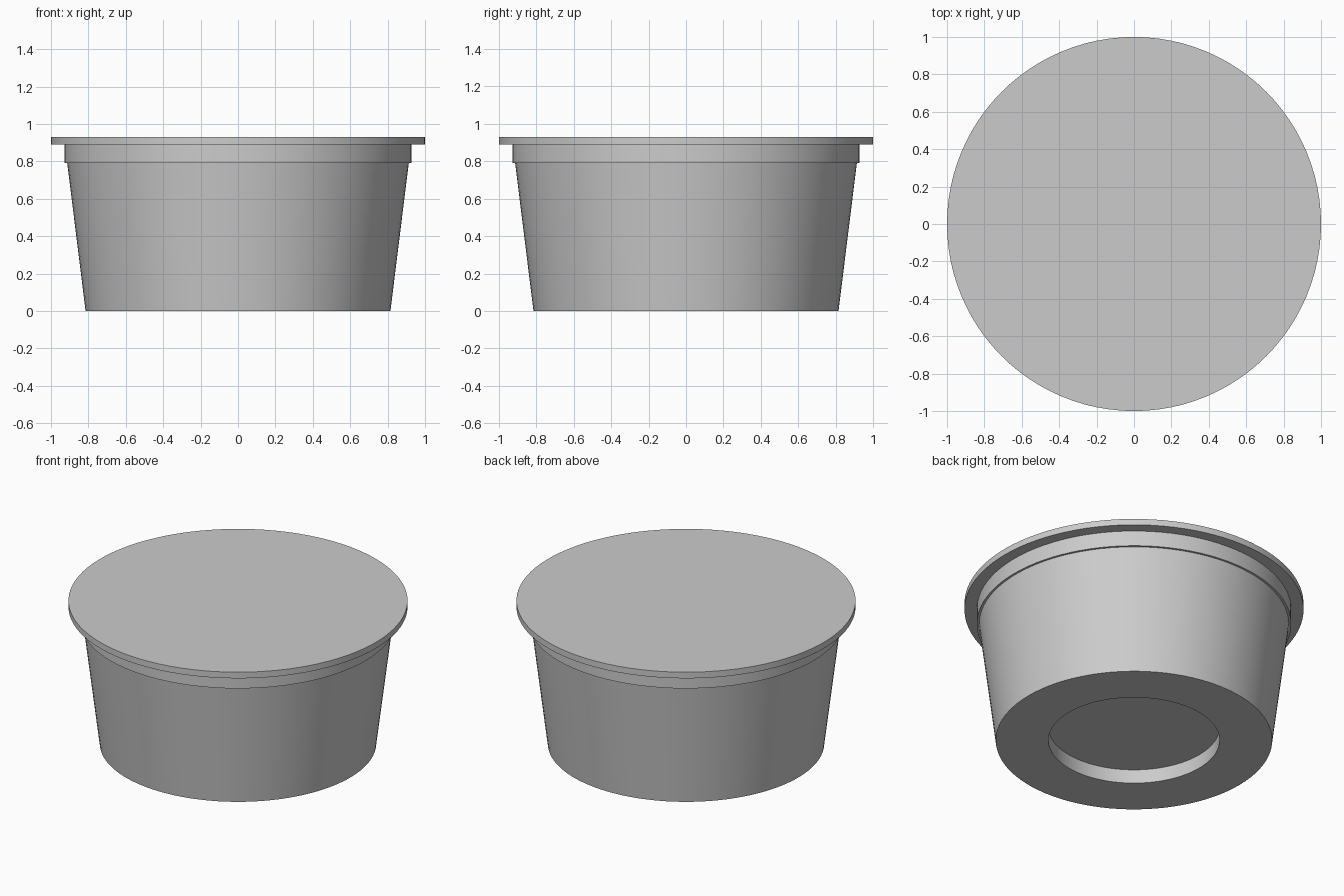
import bpy
import bmesh
from math import cos, sin, tau, radians

SIDES = 96

cube = bpy.data.objects.get("Cube")
if cube:
    bpy.data.objects.remove(cube, do_unlink=True)

# One plain grey for everything
GREY = (0.6, 0.6, 0.6, 1.0)
grey = bpy.data.materials.new("plain_grey")
grey.use_nodes = True
grey.diffuse_color = GREY
grey.node_tree.nodes["Principled BSDF"].inputs["Base Color"].default_value = GREY


def lathe(name, profile, cap_start=False, cap_end=False):
    """Turn (radius, height) points around z, with optional flat end caps."""
    bm = bmesh.new()
    rings = [[bm.verts.new((r * cos(tau * i / SIDES), r * sin(tau * i / SIDES), z))
              for i in range(SIDES)] for r, z in profile]
    for a, b in zip(rings, rings[1:]):
        for i in range(SIDES):
            j = (i + 1) % SIDES
            bm.faces.new((a[i], a[j], b[j], b[i]))
    if cap_start:
        bm.faces.new(rings[0][::-1])
    if cap_end:
        bm.faces.new(rings[-1])
    mesh = bpy.data.meshes.new(name)
    bm.to_mesh(mesh)
    bm.free()
    mesh.materials.append(grey)
    obj = bpy.data.objects.new(name, mesh)
    bpy.context.collection.objects.link(obj)
    bpy.ops.object.select_all(action="DESELECT")
    obj.select_set(True)
    bpy.context.view_layer.objects.active = obj
    bpy.ops.object.shade_smooth_by_angle(angle=radians(30))
    return obj


# Tapered tub: recessed base, sloping wall and stepped collar
lathe("tub", [(0.505, 0.09), (0.505, 0), (0.815, 0), (0.913, 0.79),
              (0.927, 0.79), (0.927, 0.89)], cap_start=True)

# Flat overhanging lid
lathe("lid", [(1, 0.89), (1, 0.93)], cap_start=True, cap_end=True)
